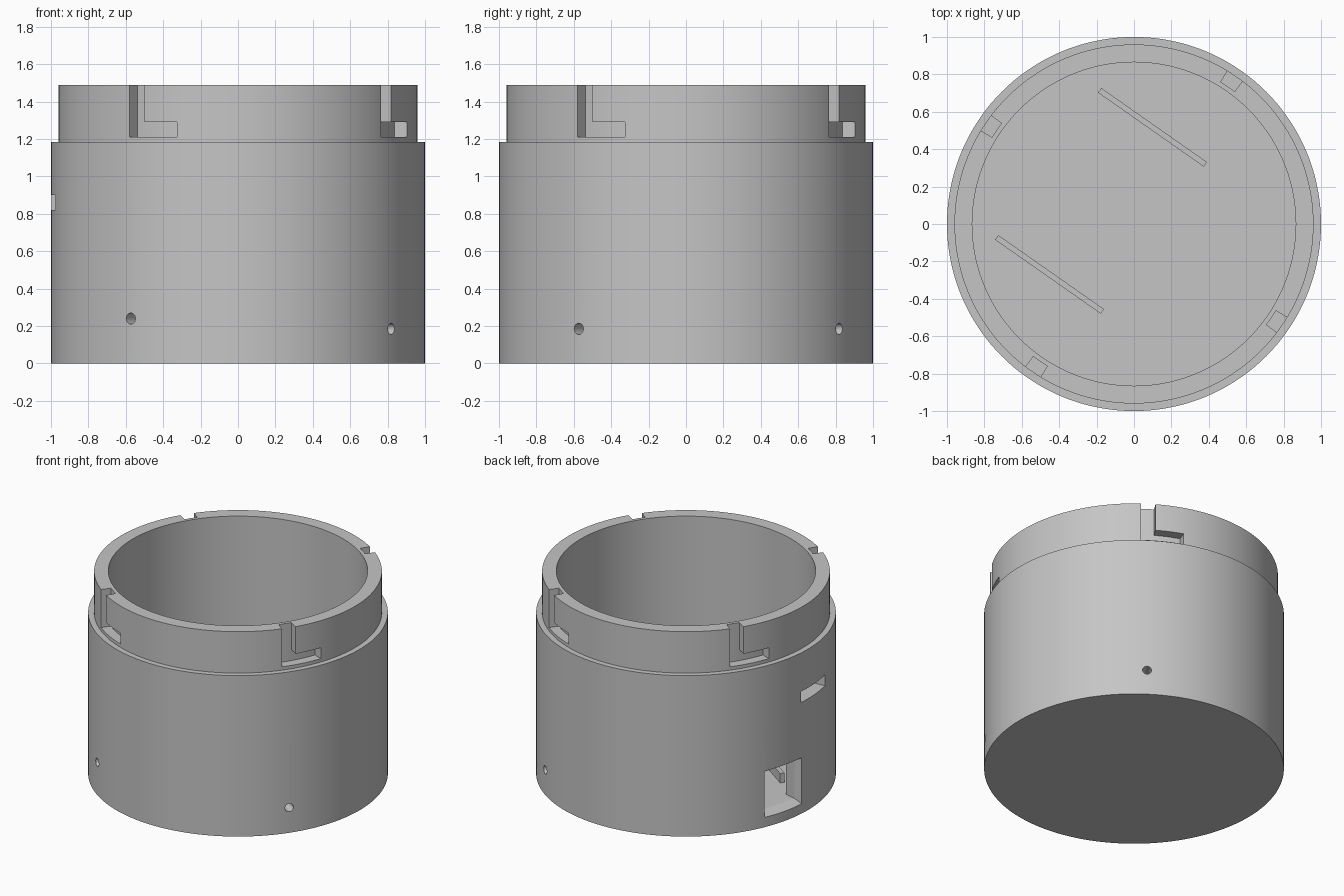
import bpy, bmesh, math
from mathutils import Matrix, Vector

old = bpy.data.objects.get("Cube")
if old:
    bpy.data.objects.remove(old, do_unlink=True)

grey = bpy.data.materials.new("plain_grey")
grey.use_nodes = True
colour = (0.56, 0.56, 0.56, 1)
grey.diffuse_color = colour
grey.node_tree.nodes["Principled BSDF"].inputs["Base Color"].default_value = colour

FLOOR, SHOULDER, TOP = 0.10, 1.185, 1.49
OUTER, COLLAR, INNER = 1.0, 0.96, 0.865


def make(name, bm):
    bmesh.ops.recalc_face_normals(bm, faces=bm.faces)
    mesh = bpy.data.meshes.new(name)
    bm.to_mesh(mesh)
    bm.free()
    mesh.materials.append(grey)
    ob = bpy.data.objects.new(name, mesh)
    bpy.context.collection.objects.link(ob)
    return ob


def polar(r, degrees, z):
    a = math.radians(degrees)
    return Vector((r * math.cos(a), r * math.sin(a), z))


def lathe(name, profile, steps=144):
    bm = bmesh.new()
    verts = [bm.verts.new((r, 0, z)) for r, z in profile]
    edges = [bm.edges.new(p) for p in zip(verts, verts[1:])]
    bmesh.ops.spin(bm, geom=verts + edges, cent=(0, 0, 0), axis=(0, 0, 1),
                   angle=math.tau, steps=steps, use_merge=True)
    bmesh.ops.remove_doubles(bm, verts=bm.verts, dist=1e-4)
    return make(name, bm)


def cut(target, cutter):
    cutter.hide_render = True
    mod = target.modifiers.new("cut", 'BOOLEAN')
    mod.operation, mod.solver, mod.object = 'DIFFERENCE', 'EXACT', cutter
    bpy.context.view_layer.objects.active = target
    bpy.ops.object.modifier_apply(modifier=mod.name)
    bpy.data.objects.remove(cutter, do_unlink=True)


# L-shaped locking slot, pushed outward from a curved patch
def lock_slot(start):
    bm = bmesh.new()
    rows = (1.21, 1.29, 1.6)
    for col in range(6):
        for row in range(2 if col < 2 else 1):
            a, b = start + 2.9 * col, start + 2.9 * (col + 1)
            lo, hi = rows[row], rows[row + 1]
            bm.faces.new([bm.verts.new(polar(0.89, d, z))
                          for d, z in ((a, lo), (b, lo), (b, hi), (a, hi))])
    bmesh.ops.remove_doubles(bm, verts=bm.verts, dist=1e-4)
    new = bmesh.ops.extrude_face_region(bm, geom=bm.faces[:])["geom"]
    for v in new:
        if isinstance(v, bmesh.types.BMVert):
            v.co.xy *= 1.2
    return make("slot_cutter", bm)


# Radial drilled hole
def round_hole(degrees, z):
    bm = bmesh.new()
    turn = Matrix.Rotation(math.radians(degrees), 4, 'Z')
    lay = Matrix.Rotation(math.pi / 2, 4, 'Y')
    bmesh.ops.create_cone(bm, cap_ends=True, segments=24, radius1=0.03,
                          radius2=0.03, depth=0.4,
                          matrix=Matrix.Translation(polar(0.95, degrees, z)) @ turn @ lay)
    return make("hole_cutter", bm)


# Rectangular opening lofted along a radius: stations are (radius, half width, half height)
def window(degrees, z, stations):
    bm = bmesh.new()
    turn = Matrix.Rotation(math.radians(degrees), 4, 'Z')
    loops = [[bm.verts.new(turn @ Vector((r, sy * w, z + sz * h)))
              for sy, sz in ((-1, -1), (1, -1), (1, 1), (-1, 1))]
             for r, w, h in stations]
    for a, b in zip(loops, loops[1:]):
        for i in range(4):
            j = (i + 1) % 4
            bm.faces.new((a[i], a[j], b[j], b[i]))
    bm.faces.new(loops[0])
    bm.faces.new(loops[-1])
    return make("window_cutter", bm)


# Cup body with stepped collar
body = lathe("container_body", [
    (0, 0), (OUTER, 0), (OUTER, SHOULDER), (COLLAR, SHOULDER), (COLLAR, TOP),
    (INNER, TOP), (INNER, SHOULDER), (INNER, FLOOR), (0, FLOOR)])

for k in range(4):
    cut(body, lock_slot(52.8 + 90 * k))
for degrees, z in ((55, 0.185), (235, 0.24), (325, 0.185)):
    cut(body, round_hole(degrees, z))

# Upper slit, and lower port with a flared rim
cut(body, window(184, 0.86, [(0.7, 0.155, 0.04), (1.2, 0.155, 0.04)]))
cut(body, window(166, 0.242, [(0.7, 0.14, 0.138), (0.94, 0.14, 0.138),
                              (0.99, 0.165, 0.17), (1.1, 0.175, 0.18)]))

# Pair of low rails on the inside floor
for name, side in (("left_floor_rail", -0.48), ("right_floor_rail", 0.48)):
    bm = bmesh.new()
    bmesh.ops.create_cube(bm, size=1, matrix=Matrix.Rotation(math.radians(145), 4, 'Z')
                          @ Matrix.Translation((0.215, side, FLOOR + 0.03))
                          @ Matrix.Diagonal((0.69, 0.03, 0.08, 1)))
    make(name, bm)

bpy.ops.object.select_all(action='DESELECT')
body.select_set(True)
bpy.context.view_layer.objects.active = body
bpy.ops.object.shade_smooth_by_angle(angle=math.radians(25))
